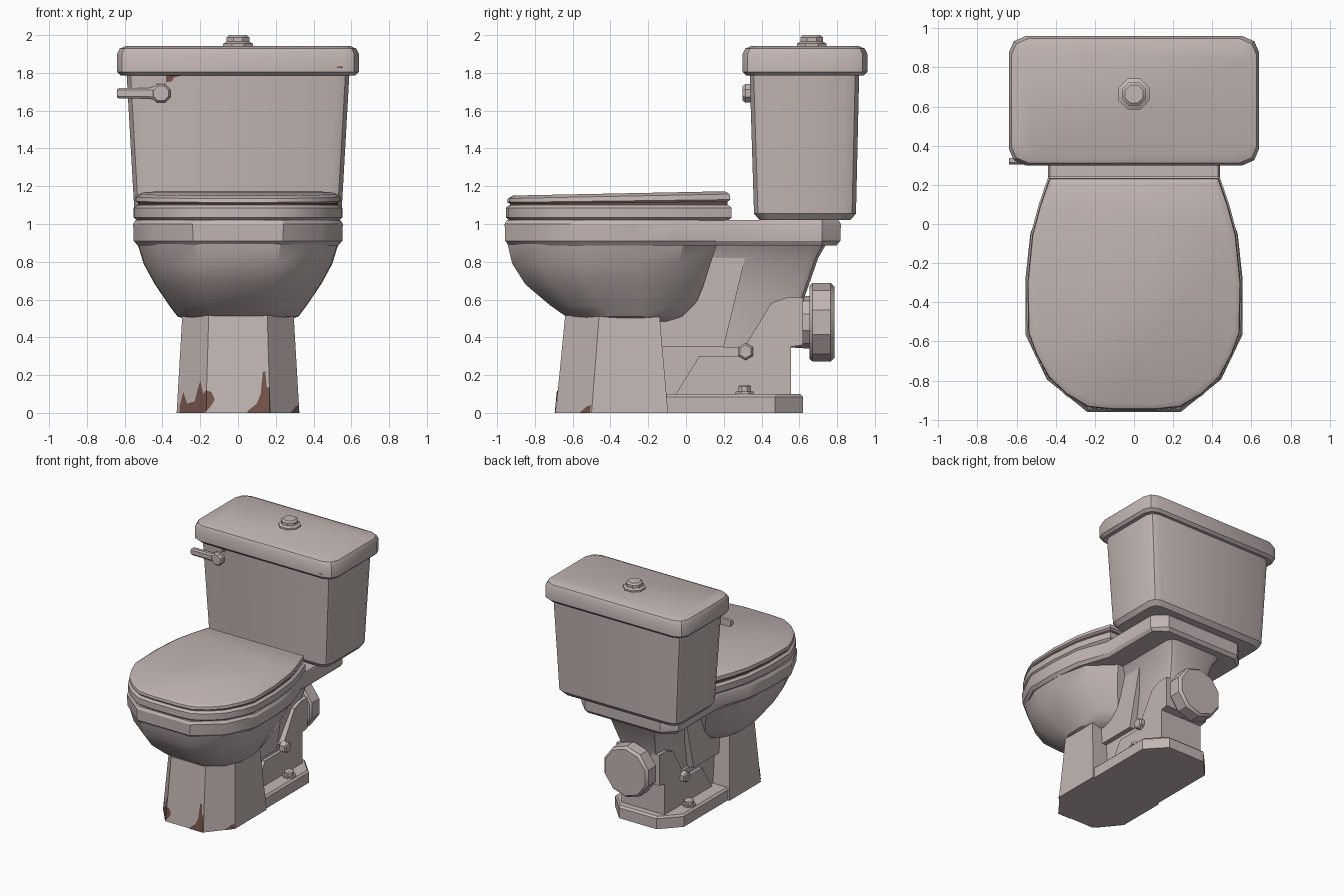
import bpy, bmesh, math


def material(name, rgb):
    m = bpy.data.materials.new(name)
    m.diffuse_color = (*rgb, 1)
    return m


PORCELAIN = material("worn porcelain", (0.54, 0.465, 0.45))
RUST = material("rust brown", (0.18, 0.09, 0.07))


def make(name, verts, faces, mat=PORCELAIN):
    me = bpy.data.meshes.new(name)
    bm = bmesh.new()
    vs = [bm.verts.new(v) for v in verts]
    for f in faces:
        bm.faces.new([vs[i] for i in f])
    bmesh.ops.recalc_face_normals(bm, faces=bm.faces[:])
    bm.to_mesh(me)
    bm.free()
    ob = bpy.data.objects.new(name, me)
    bpy.context.collection.objects.link(ob)
    me.materials.append(mat)
    return ob


def loft(name, rings, mat=PORCELAIN):
    """Skin equal-length rings of points and cap both ends."""
    n = len(rings[0])
    faces = [tuple(range(n)), tuple(range((len(rings) - 1) * n, len(rings) * n))]
    for r in range(len(rings) - 1):
        for i in range(n):
            j = (i + 1) % n
            faces.append((r * n + i, r * n + j, (r + 1) * n + j, (r + 1) * n + i))
    return make(name, [p for ring in rings for p in ring], faces, mat)


def mirror_ring(half, z):
    """Half outline (x > 0, front to back) mirrored into a closed ring."""
    return [(x, y, z) for x, y in half] + [(-x, y, z) for x, y in reversed(half)]


def rounded(hx, y0, y1, c, z):
    """Rectangle ring with two-segment corners."""
    k = c * 0.3
    return mirror_ring([(hx - c, y0), (hx - k, y0 + k), (hx, y0 + c),
                        (hx, y1 - c), (hx - k, y1 - k), (hx - c, y1)], z)


def disc(n, r, centre, axis, at):
    """Regular polygon ring standing across the given axis."""
    pts = []
    for i in range(n):
        a = 2 * math.pi * (i + 0.5) / n
        u, v = r * math.cos(a), r * math.sin(a)
        p = [centre[0] + u, centre[1] + v]
        p.insert(axis, at)
        pts.append(tuple(p))
    return pts


def turned(name, n, centre, axis, profile):
    return loft(name, [disc(n, r, centre, axis, at) for at, r in profile])


EGG = [(0.12, -0.957), (0.24, -0.945), (0.35, -0.88), (0.445, -0.79), (0.51, -0.67),
       (0.55, -0.56), (0.555, -0.3), (0.53, -0.05), (0.49, 0.1), (0.44, 0.245)]


def egg(inset, z, tilt=0.0):
    sx, sy = 1 - inset / 0.555, 1 - inset / 0.6
    half = [(x * sx, -0.355 + (y + 0.355) * sy) for x, y in EGG]
    return [(x, y, z + tilt * (y + 0.95)) for x, y, z in mirror_ring(half, z)]


# Tank, tank lid and flush button
loft("tank", [rounded(0.52, 0.39, 0.87, 0.06, 1.02), rounded(0.548, 0.36, 0.9, 0.07, 1.055),
              rounded(0.59, 0.337, 0.917, 0.07, 1.8)])
loft("tank_lid", [rounded(0.62, 0.32, 0.94, 0.08, 1.785), rounded(0.64, 0.3, 0.96, 0.085, 1.805),
                  rounded(0.64, 0.3, 0.96, 0.085, 1.9), rounded(0.627, 0.313, 0.947, 0.085, 1.928),
                  rounded(0.595, 0.345, 0.915, 0.08, 1.942)])
turned("flush_button", 8, (0, 0.665), 2,
       [(1.93, 0.085), (1.955, 0.085), (1.965, 0.065), (1.988, 0.065), (2.0, 0.05)])

# Flush handle: pivot block and lever
turned("handle_pivot", 8, (-0.408, 1.692), 1, [(0.36, 0.05), (0.315, 0.054), (0.3, 0.042)])
loft("handle_lever", [[(x, y, 1.692 + s * h) for y, s in
                       ((0.305, -0.6), (0.305, 0.6), (0.315, 1), (0.338, 1), (0.338, -1), (0.315, -1))]
                      for x, h in ((-0.64, 0.022), (-0.63, 0.028), (-0.47, 0.028), (-0.42, 0.045))])

# Seat, its lid, and the rusty seam between them
loft("seat", [egg(0.025, 1.015), egg(0.003, 1.035), egg(0.003, 1.085), egg(0.02, 1.1)])
loft("seat_seam", [egg(0.026, 1.09), egg(0.026, 1.115, 0.01)], RUST)
loft("seat_lid", [egg(0.03, 1.105, 0.008), egg(0.01, 1.115, 0.012), egg(0.014, 1.135, 0.02),
                  egg(0.04, 1.15, 0.02)])


# Bowl rim running back into the shelf under the tank
def rim(inset, z):
    s = 1 - inset / 0.555
    half = [(0.24, -0.96 + inset), (0.445, -0.795 + inset), (0.555, -0.565), (0.555, -0.28),
            (0.53, -0.05), (0.44, 0.2), (0.44, 0.72), (0.34, 0.82 - inset)]
    return mirror_ring([(x * s, y) for x, y in half], z)


loft("rim_and_shelf", [rim(0.025, 0.885), rim(0.003, 0.91), rim(0, 1.0), rim(0.012, 1.02)])


# Bowl: each ring is height, half width, front and back
def bowl(z, w, y0, y1):
    shape = [(0.42, 0), (0.8, 0.14), (0.99, 0.36), (1, 0.62), (0.9, 0.84), (0.55, 1)]
    return mirror_ring([(w * x, y0 + t * (y1 - y0)) for x, t in shape], z)


loft("bowl", [bowl(0.475, 0.2, -0.45, -0.04), bowl(0.51, 0.32, -0.635, 0.01),
              bowl(0.57, 0.365, -0.72, 0.05), bowl(0.68, 0.44, -0.85, 0.095),
              bowl(0.79, 0.5, -0.92, 0.13), bowl(0.895, 0.532, -0.945, 0.165)])


# Pedestal and foot plate
def pedestal(t):
    return mirror_ring([(0.17 - 0.015 * t, -0.69 + 0.05 * t), (0.325 - 0.03 * t, -0.5 + 0.04 * t),
                        (0.325 - 0.03 * t, -0.095 - 0.045 * t)], 0.515 * t)


loft("pedestal", [pedestal(0), pedestal(1)])


def foot(c, z):
    return mirror_ring([(0.31 - c, -0.3), (0.31 - c, 0.47), (0.17, 0.62 - c)], z)


loft("foot_plate", [foot(0, 0), foot(0, 0.085), foot(0.015, 0.1)])


# Core, web and trapway behind the pedestal: side profiles (y, z) given width
def slab(name, profile, w):
    loft(name, [[(x, y, z) for y, z in profile] for x in (-w, w)])


slab("core", [(-0.2, 0.09), (0.4, 0.09), (0.4, 0.35), (-0.2, 0.35)], 0.17)
slab("front_web", [(-0.2, 0.35), (0.2, 0.35), (0.33, 0.89), (-0.2, 0.89)], 0.21)
slab("trapway", [(-0.06, 0.09), (0.07, 0.3), (0.28, 0.3), (0.45, 0.58), (0.53, 0.61),
                 (0.62, 0.61), (0.62, 0.36), (0.555, 0.35), (0.555, 0.09)], 0.195)
loft("rear_web", [rounded(0.15, 0.1, 0.55, 0.04, 0.35), rounded(0.17, 0.1, 0.63, 0.05, 0.62),
                  rounded(0.21, 0.1, 0.7, 0.05, 0.82), rounded(0.25, 0.1, 0.74, 0.06, 0.89)])

# Waste outlet collar
turned("waste_outlet", 10, (0, 0.48), 1,
       [(0.5, 0.13), (0.655, 0.14), (0.655, 0.195), (0.67, 0.208), (0.765, 0.208), (0.785, 0.19)])

# Bolts on both sides
for side, s in (("left", -1), ("right", 1)):
    turned(side + "_side_bolt", 6, (0.315, 0.325), 0,
           [(s * 0.18, 0.046), (s * 0.225, 0.046), (s * 0.235, 0.035)])
    turned(side + "_floor_bolt", 8, (s * 0.245, 0.31), 2,
           [(0.095, 0.052), (0.112, 0.052), (0.112, 0.037), (0.14, 0.037), (0.148, 0.026)])


# Rust stains: thin sheets following the pedestal front
def front_y(x, z):
    t = z / 0.515
    a, b = 0.17 - 0.015 * t, 0.325 - 0.03 * t
    k = max(0, min(1, (abs(x) - a) / (b - a)))
    return (-0.69 + 0.05 * t) * (1 - k) + (-0.5 + 0.04 * t) * k - 0.005


def stain(name, columns, surface):
    """Columns are (x, bottom z, top z)."""
    verts = [(x, surface(x, z), z) for x, lo, hi in columns for z in (lo, hi)]
    make(name, verts, [(2 * i, 2 * i + 2, 2 * i + 3, 2 * i + 1) for i in range(len(columns) - 1)], RUST)


stain("left_foot_stain", [(-0.31, 0, 0.03), (-0.29, 0, 0.11), (-0.27, 0, 0.05), (-0.23, 0, 0.06),
                          (-0.215, 0, 0.12), (-0.2, 0, 0.17), (-0.185, 0, 0.1), (-0.168, 0.01, 0.12),
                          (-0.14, 0.04, 0.11), (-0.125, 0.07, 0.075)], front_y)
stain("right_foot_stain", [(0.05, 0, 0.01), (0.1, 0, 0.05), (0.12, 0, 0.1), (0.132, 0, 0.22),
                           (0.145, 0, 0.22), (0.153, 0, 0.13), (0.166, 0, 0.14), (0.175, 0, 0.01)], front_y)
stain("corner_foot_stain", [(0.28, 0, 0.005), (0.305, 0, 0.035), (0.322, 0, 0.04)], front_y)
stain("tank_stain", [(-0.38, 1.75, 1.79), (-0.35, 1.755, 1.79), (-0.34, 1.775, 1.79),
                     (-0.3, 1.785, 1.79)], lambda x, z: 0.333)
stain("tank_lid_stain", [(0.52, 1.828, 1.832), (0.55, 1.824, 1.836), (0.555, 1.828, 1.832)],
      lambda x, z: 0.297)

# Smooth shading with crisp edges
for ob in bpy.data.objects:
    ob.select_set(True)
    bpy.context.view_layer.objects.active = ob
bpy.ops.object.shade_smooth_by_angle(angle=math.radians(32))
